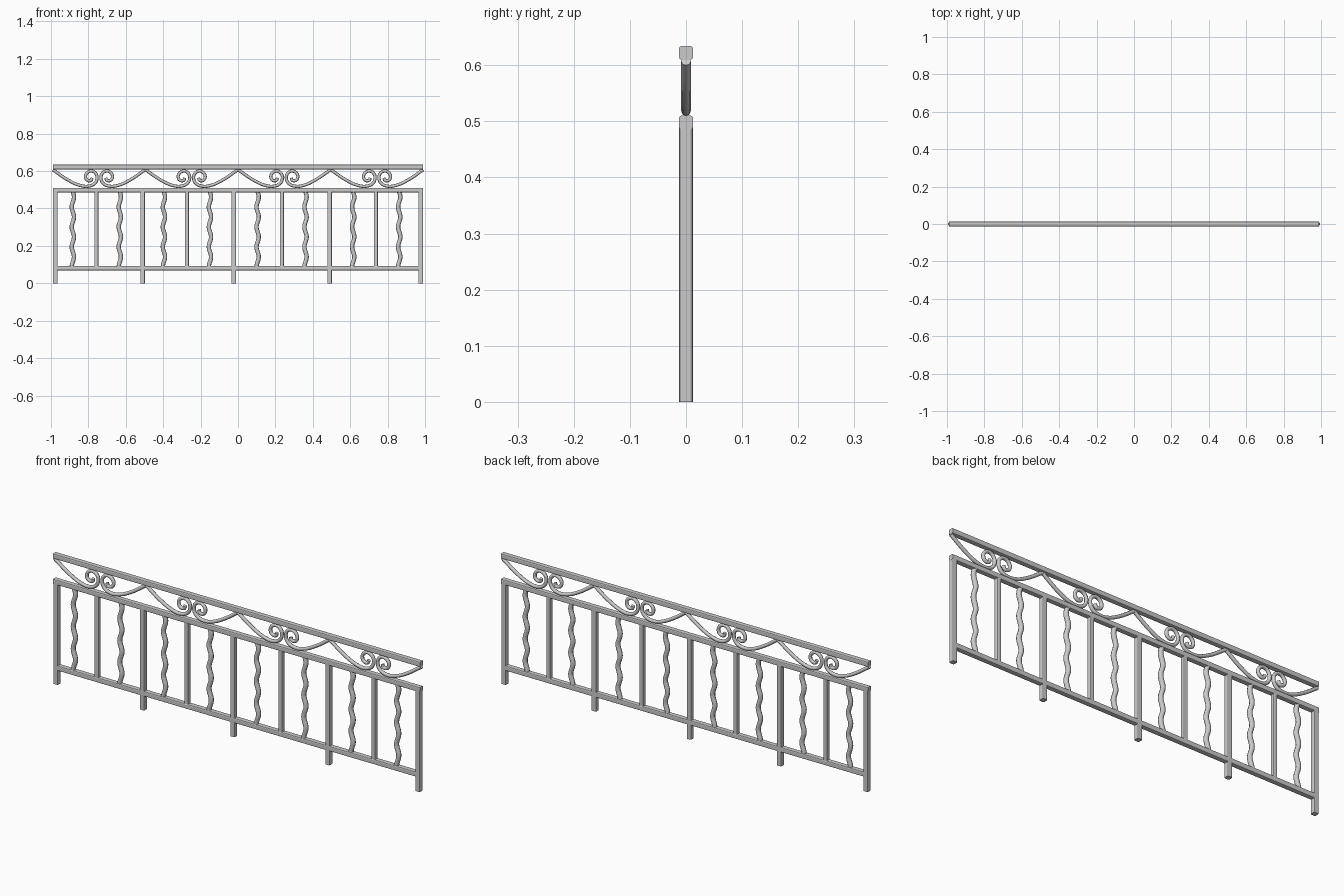
import bpy, bmesh, math

if "Cube" in bpy.data.objects:
    bpy.data.objects.remove(bpy.data.objects["Cube"])


def bar(name, centre, length, axis, width=0.025):
    """Square bar with softened long edges, along 'x' or 'z'."""
    bm = bmesh.new()
    bmesh.ops.create_cube(bm, size=1.0)
    k = 0 if axis == 'x' else 2
    for v in bm.verts:
        v.co *= width
        v.co[k] *= length / width
    edges = [e for e in bm.edges
             if abs(e.verts[0].co[k] - e.verts[1].co[k]) > length / 2]
    bmesh.ops.bevel(bm, geom=edges, offset=0.005, segments=2, profile=0.5,
                    affect='EDGES')
    me = bpy.data.meshes.new(name)
    bm.to_mesh(me)
    bm.free()
    ob = bpy.data.objects.new(name, me)
    ob.location = centre
    bpy.context.collection.objects.link(ob)


def rod(name, points, radius, res=4):
    """Round rod swept along a smooth path in the x-z plane."""
    cu = bpy.data.curves.new(name, 'CURVE')
    cu.dimensions = '3D'
    cu.resolution_u = res
    cu.bevel_depth = radius
    cu.bevel_resolution = 2
    cu.use_fill_caps = True
    sp = cu.splines.new('BEZIER')
    sp.bezier_points.add(len(points) - 1)
    for bp, (x, z) in zip(sp.bezier_points, points):
        bp.co = (x, 0, z)
        bp.handle_left_type = bp.handle_right_type = 'AUTO'
    ob = bpy.data.objects.new(name, cu)
    bpy.context.collection.objects.link(ob)
    bpy.ops.object.select_all(action='DESELECT')
    ob.select_set(True)
    bpy.context.view_layer.objects.active = ob
    bpy.ops.object.convert(target='MESH')
    bpy.ops.object.shade_smooth_by_angle(angle=math.radians(50))


# Horizontal rails
bar("handrail", (0, 0, 0.622), 1.98, 'x')
bar("middle_rail", (0, 0, 0.498), 1.98, 'x')
bar("bottom_rail", (0, 0, 0.081), 1.955, 'x')

# Posts reaching the ground
for x in (-0.977, -0.51, -0.023, 0.49, 0.977):
    bar("post", (x, 0, 0.25), 0.5, 'z')

# Short balusters between the rails
for x in (-0.757, -0.273, 0.235, 0.737):
    bar("straight_baluster", (x, 0, 0.29), 0.41, 'z', 0.022)

# Wavy balusters
for x in (-0.883, -0.632, -0.396, -0.15, 0.105, 0.361, 0.616, 0.862):
    n = 28
    pts = [(x + 0.006 * math.sin(2 * math.pi * 3.75 * i / n),
            0.488 - 0.4 * i / n) for i in range(n + 1)]
    rod("wavy_baluster", pts, 0.0115, 2)

# Mirrored pairs of scrolls under the handrail
scroll = [(-0.247, 0.607), (-0.16, 0.549), (-0.10, 0.523), (-0.055, 0.5195),
          (-0.022, 0.535), (-0.0105, 0.563), (-0.018, 0.588), (-0.04, 0.600),
          (-0.064, 0.590), (-0.072, 0.567), (-0.060, 0.550), (-0.042, 0.551),
          (-0.037, 0.564)]
for i in range(4):
    cx = (i - 1.5) * 0.4955
    for s in (1, -1):
        rod("scroll", [(cx + s * x, z) for x, z in scroll], 0.0085, 6)
